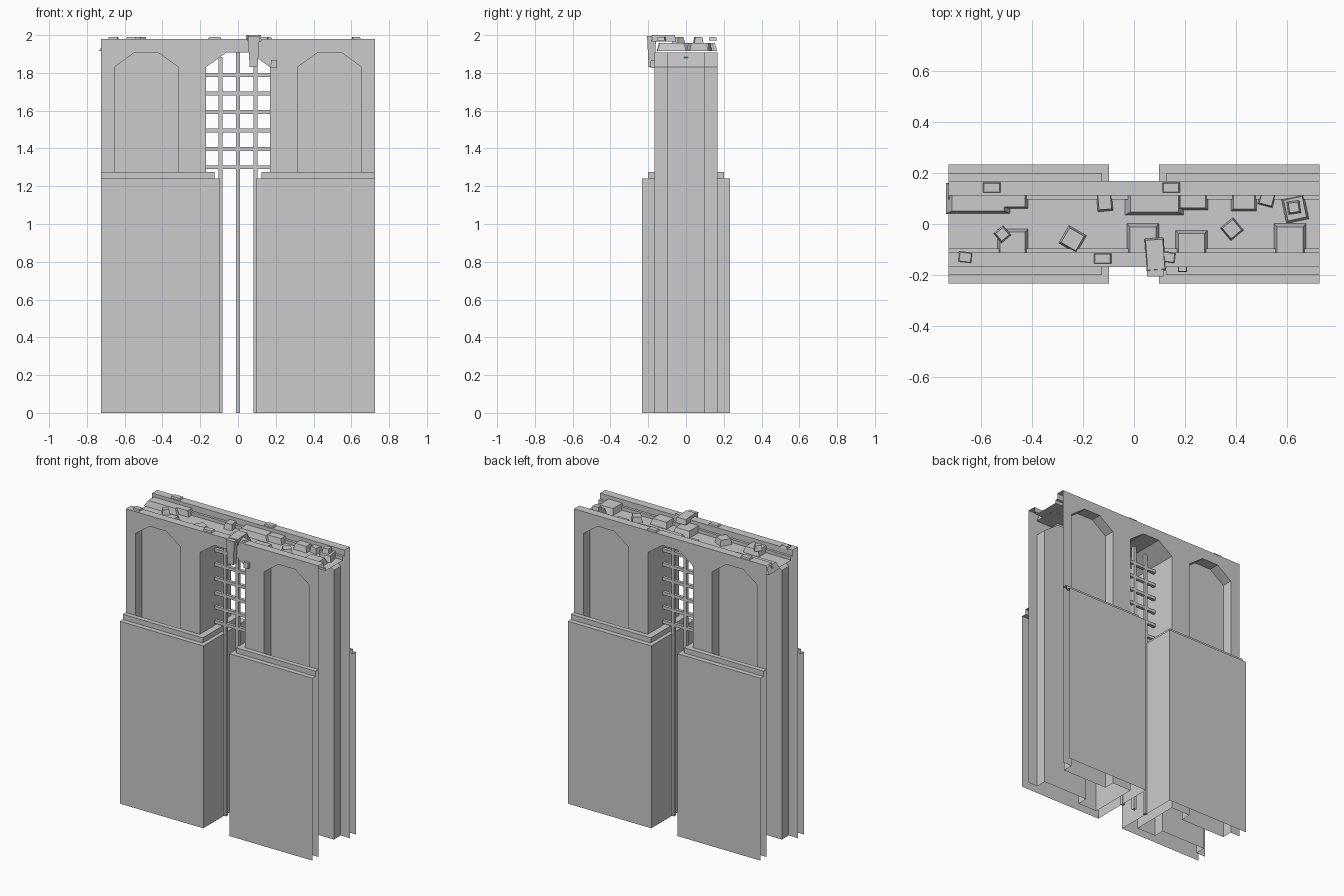
import bpy, bmesh
from math import radians
from mathutils import Matrix, Vector

if "Cube" in bpy.data.objects:
    bpy.data.objects.remove(bpy.data.objects["Cube"])

HALF, WALL, BACK, TOP = 0.725, 0.168, 0.095, 1.98


def add_mesh(name, bm):
    bmesh.ops.remove_doubles(bm, verts=bm.verts, dist=0.0001)
    bmesh.ops.recalc_face_normals(bm, faces=bm.faces)
    me = bpy.data.meshes.new(name)
    bm.to_mesh(me)
    bm.free()
    ob = bpy.data.objects.new(name, me)
    bpy.context.collection.objects.link(ob)
    return ob


def loft(bm, rows):
    """Quad strips between successive rows of points."""
    grid = [[bm.verts.new(p) for p in row] for row in rows]
    for a, b in zip(grid, grid[1:]):
        for i in range(len(a) - 1):
            bm.faces.new((a[i], a[i + 1], b[i + 1], b[i]))


def arch(cx):
    """Faceted arch outline, open at the ground, left to right."""
    return [(cx + x, z) for x, z in
            ((-.17, 0), (-.17, 1.83), (-.062, 1.908),
             (.062, 1.908), (.17, 1.83), (.17, 0))]


def block(bm, x, y, z, sx, sy, sz, rot=0, taper=.75):
    """Tapered stone; z is the base height."""
    res = bmesh.ops.create_cube(bm, size=1)
    turn = Matrix.Rotation(radians(rot), 3, 'Z')
    for v in res['verts']:
        k = taper if v.co.z > 0 else 1
        v.co = turn @ Vector((v.co.x * sx * k, v.co.y * sy * k, 0)) + \
            Vector((x, y, z + (v.co.z + .5) * sz))


# Upper wall faces with two niches and a through passage
bm = bmesh.new()
outline = [(-HALF, TOP), (-HALF, 0)] + arch(-.485) + arch(0) + arch(.485) + \
          [(HALF, 0), (HALF, TOP)]
for s in (-1, 1):
    bm.faces.new([bm.verts.new((x, s * WALL, z)) for x, z in outline])
    for cx in (-.485, .485):
        pts = arch(cx)
        loft(bm, [[(x, s * y, z) for x, z in pts] for y in (WALL, BACK)])
        bm.faces.new([bm.verts.new((x, s * BACK, z)) for x, z in pts])
loft(bm, [[(x, y, z) for x, z in arch(0)] for y in (-WALL, WALL)])
add_mesh("upper_wall", bm)

# Wall top: two parapets with a sunken walkway
bm = bmesh.new()
half = [(WALL, TOP), (.112, TOP), (.112, 1.94), (.095, 1.94), (.095, 1.918)]
section = [(-y, z) for y, z in half] + half[::-1]
loft(bm, [[(x, y, z) for y, z in section] for x in (-HALF, HALF)])
add_mesh("walkway", bm)

# Stepped lower piers, open at the outer ends
for s, side in ((-1, "left"), (1, "right")):
    bm = bmesh.new()
    steps = [(.098, .233, 0), (.098, .233, 1.24), (.125, .2, 1.24),
             (.125, .2, 1.275), (.17, WALL, 1.275)]
    loft(bm, [[(s * HALF, -w, z), (s * x, -w, z), (s * x, w, z), (s * HALF, w, z)]
              for x, w, z in steps])
    add_mesh(side + "_pier", bm)

# Portcullis bars
bm = bmesh.new()
for x, h in ((-.093, 1.885), (0, 1.908), (.093, 1.885)):
    block(bm, x, 0, 0, .021, .021, h, taper=1)
for i in range(6):
    block(bm, 0, 0, 1.29 + i * .0975, .34, .021, .021, taper=1)
add_mesh("portcullis", bm)

# Rubble on the walkway: x, y, width, depth, rotation
bm = bmesh.new()
for x, y, w, d, r in (
        (-.61, .1, .25, .12, 0), (-.475, .1, .12, .08, 0), (-.115, .09, .06, .08, 5),
        (.08, .1, .23, .13, 0), (.23, .1, .12, .09, 0), (.43, .1, .1, .1, 0),
        (.52, .1, .06, .06, -15), (.63, .06, .09, .1, 12),
        (-.475, -.08, .12, .12, 0), (-.24, -.06, .08, .08, -30),
        (.035, -.075, .125, .155, 0), (.225, -.09, .125, .13, 0),
        (.383, -.02, .065, .065, 40), (.61, -.075, .125, .155, 0)):
    block(bm, x, y, 1.917, w, d, .04, r, .82)
for x, y, r in ((-.515, -.04, 40), (.625, .065, 8)):
    block(bm, x, y, 1.955, .05, .05, .035, r)
add_mesh("walkway_rubble", bm)

# Loose stones on the parapets
bm = bmesh.new()
for x, y, w, r in ((-.557, .142, .075, 0), (.145, .142, .075, 0), (-.66, -.13, .055, -6),
                   (-.123, -.135, .075, 0), (.135, -.13, .055, -8)):
    block(bm, x, y, 1.972, w, .043, .019, r, .8)
add_mesh("parapet_stones", bm)

# Broken stone hooked over the front parapet and a chip below it
bm = bmesh.new()
block(bm, .083, -.12, 1.965, .075, .13, .035, 4, .9)
block(bm, .083, -.182, 1.83, .042, .032, .165, 0, 1.5)
block(bm, .19, -.173, 1.827, .035, .03, .04, 0, .9)
add_mesh("hanging_stone", bm)
